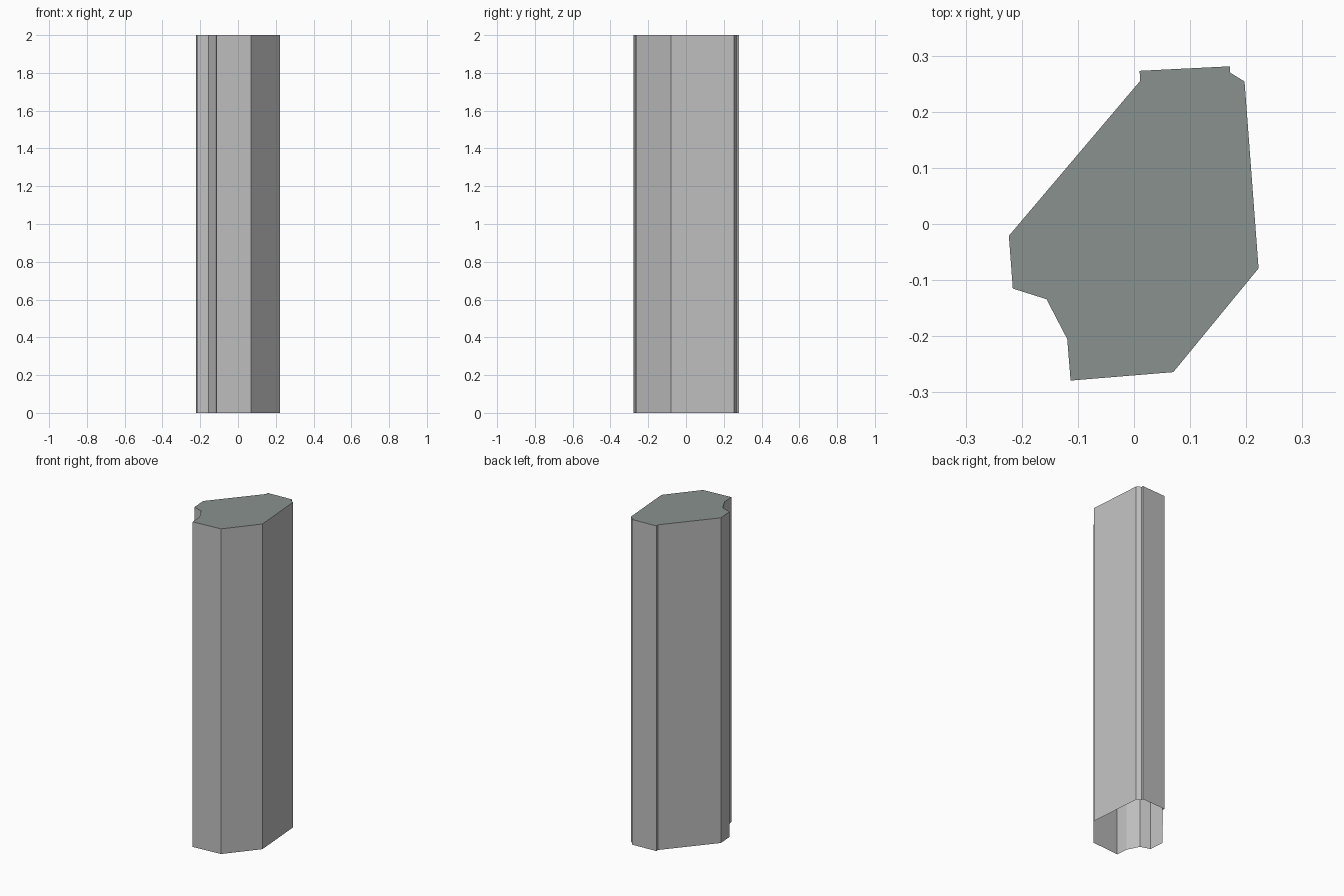
import bpy
import bmesh

cube = bpy.data.objects.get("Cube")
if cube:
    bpy.data.objects.remove(cube, do_unlink=True)


def make_material(name, colour):
    mat = bpy.data.materials.new(name)
    mat.use_nodes = True
    mat.diffuse_color = (*colour, 1)
    bsdf = next(n for n in mat.node_tree.nodes if n.type == 'BSDF_PRINCIPLED')
    bsdf.inputs["Base Color"].default_value = (*colour, 1)
    return mat


wall_grey = make_material("wall grey", (0.53, 0.53, 0.53))
roof_grey = make_material("roof green grey", (0.25, 0.285, 0.268))

HEIGHT = 2.0

# Tower footprint, counter-clockwise seen from above
footprint = [
    (0.011, 0.255), (-0.223, -0.021), (-0.216, -0.115), (-0.156, -0.134),
    (-0.119, -0.205), (-0.113, -0.279), (0.07, -0.264), (0.222, -0.079),
    (0.197, 0.254), (0.171, 0.270), (0.171, 0.281), (0.010, 0.273),
]


def add_object(name, bm, mat):
    mesh = bpy.data.meshes.new(name)
    bm.to_mesh(mesh)
    bm.free()
    mesh.materials.append(mat)
    obj = bpy.data.objects.new(name, mesh)
    bpy.context.collection.objects.link(obj)
    return obj


# Walls: one flat panel per footprint edge, open underneath
bm = bmesh.new()
low = [bm.verts.new((x, y, 0)) for x, y in footprint]
high = [bm.verts.new((x, y, HEIGHT)) for x, y in footprint]
for i in range(len(footprint)):
    j = (i + 1) % len(footprint)
    bm.faces.new((low[i], low[j], high[j], high[i]))
add_object("tower_walls", bm, wall_grey)

# Flat roof closing the top
bm = bmesh.new()
bm.faces.new([bm.verts.new((x, y, HEIGHT)) for x, y in footprint])
add_object("flat_roof", bm, roof_grey)
